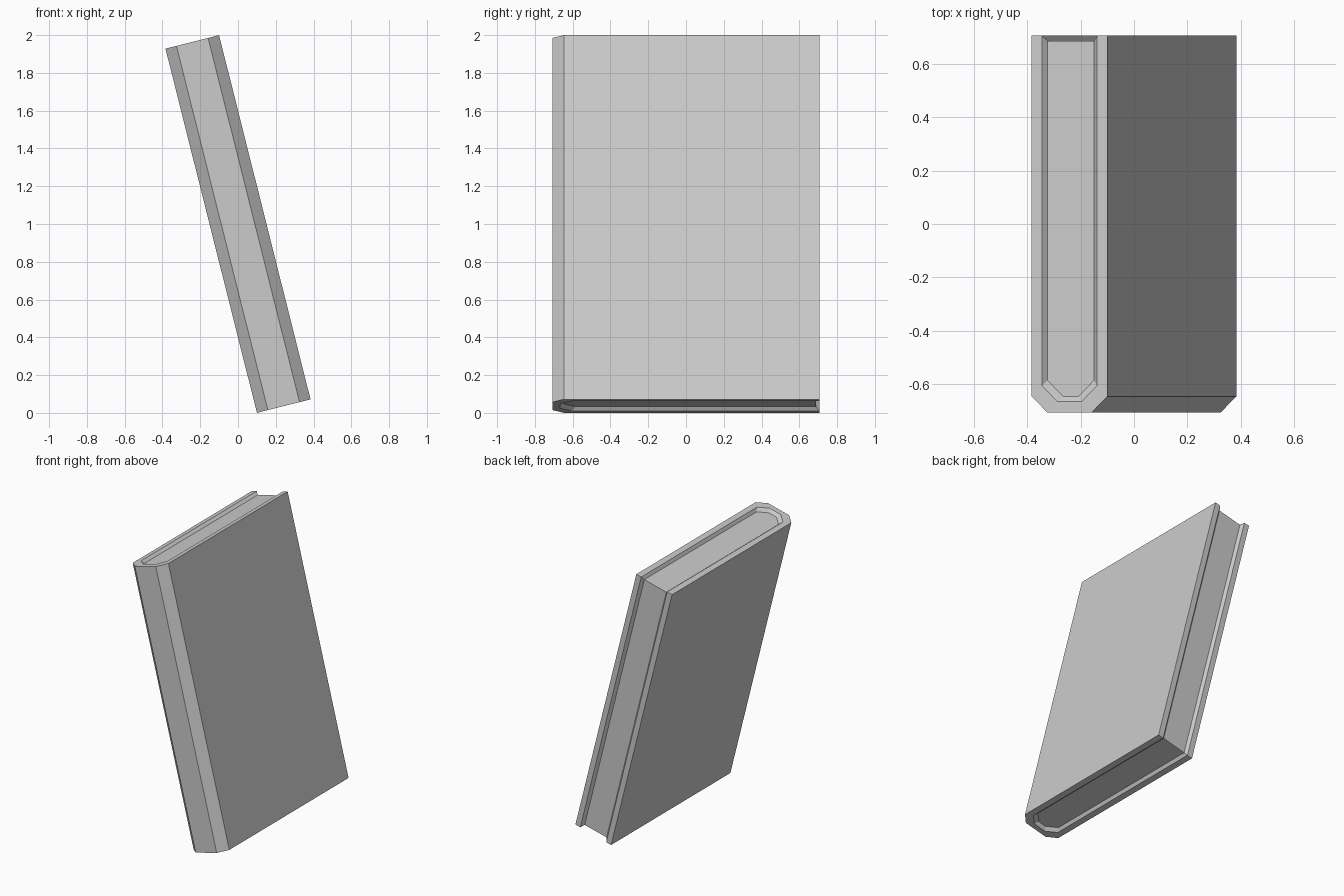
import bpy, bmesh, math
from mathutils import Matrix

cube = bpy.data.objects.get("Cube")
if cube:
    bpy.data.objects.remove(cube, do_unlink=True)

HEIGHT, THICK, HALF_DEPTH = 1.988, 0.2926, 0.707
BOARD, CHAMFER = 0.04, 0.06
INSET, RECESS = 0.0165, 0.02
LEAN = math.radians(-14.1)

mat = bpy.data.materials.new("plain grey")
mat.use_nodes = True
grey = (0.6, 0.6, 0.6, 1)
mat.diffuse_color = grey
mat.node_tree.nodes["Principled BSDF"].inputs["Base Color"].default_value = grey


def u_profile(half, spine, back):
    """Open U section with a chamfered spine, from one fore edge to the other."""
    side = [(half, back), (half, spine + CHAMFER), (half - CHAMFER, spine)]
    return side + [(-x, y) for x, y in reversed(side)]


half = THICK / 2
outer = u_profile(half, -HALF_DEPTH, HALF_DEPTH)
inner = u_profile(half - BOARD, -HALF_DEPTH + BOARD, HALF_DEPTH)
pages = u_profile(half - BOARD - INSET, -HALF_DEPTH + BOARD + RECESS, HALF_DEPTH - RECESS)


def build(name, loops, capped):
    """Skin neighbouring U loops, each given as (profile, end recess)."""
    bm = bmesh.new()
    rings = []
    for profile, recess in loops:
        z = HEIGHT / 2 - recess
        rings.append([[bm.verts.new((x, y, s * z)) for x, y in profile] for s in (-1, 1)])
    n = len(outer)
    # Rims and sloped lips at both ends, and the matching fore-edge strips
    for a, b in zip(rings, rings[1:]):
        for e in (0, 1):
            for i in range(n - 1):
                bm.faces.new((a[e][i], a[e][i + 1], b[e][i + 1], b[e][i]))
        for i in (0, n - 1):
            bm.faces.new((a[0][i], b[0][i], b[1][i], a[1][i]))
    # Long walls around the spine
    if not capped:
        lo, hi = rings[0]
        for i in range(n - 1):
            bm.faces.new((lo[i], lo[i + 1], hi[i + 1], hi[i]))
        lo, hi = rings[-1]
        for i in range(n - 1):
            bm.faces.new((lo[i], lo[i + 1], hi[i + 1], hi[i]))
    else:
        # Page ends, fore edge and hidden walls
        lo, hi = rings[0]
        bm.faces.new(lo)
        bm.faces.new(hi)
        for i in range(n):
            j = (i + 1) % n
            bm.faces.new((lo[i], lo[j], hi[j], hi[i]))
    bmesh.ops.recalc_face_normals(bm, faces=bm.faces)
    # Lean the book and stand its lowest edge on the ground
    bm.transform(Matrix.Translation((0, 0, 1)) @ Matrix.Rotation(LEAN, 4, 'Y'))
    mesh = bpy.data.meshes.new(name)
    bm.to_mesh(mesh)
    bm.free()
    mesh.materials.append(mat)
    obj = bpy.data.objects.new(name, mesh)
    bpy.context.collection.objects.link(obj)


build("book_cover", [(outer, 0), (inner, 0), (pages, RECESS)], False)
build("page_block", [(pages, RECESS)], True)
